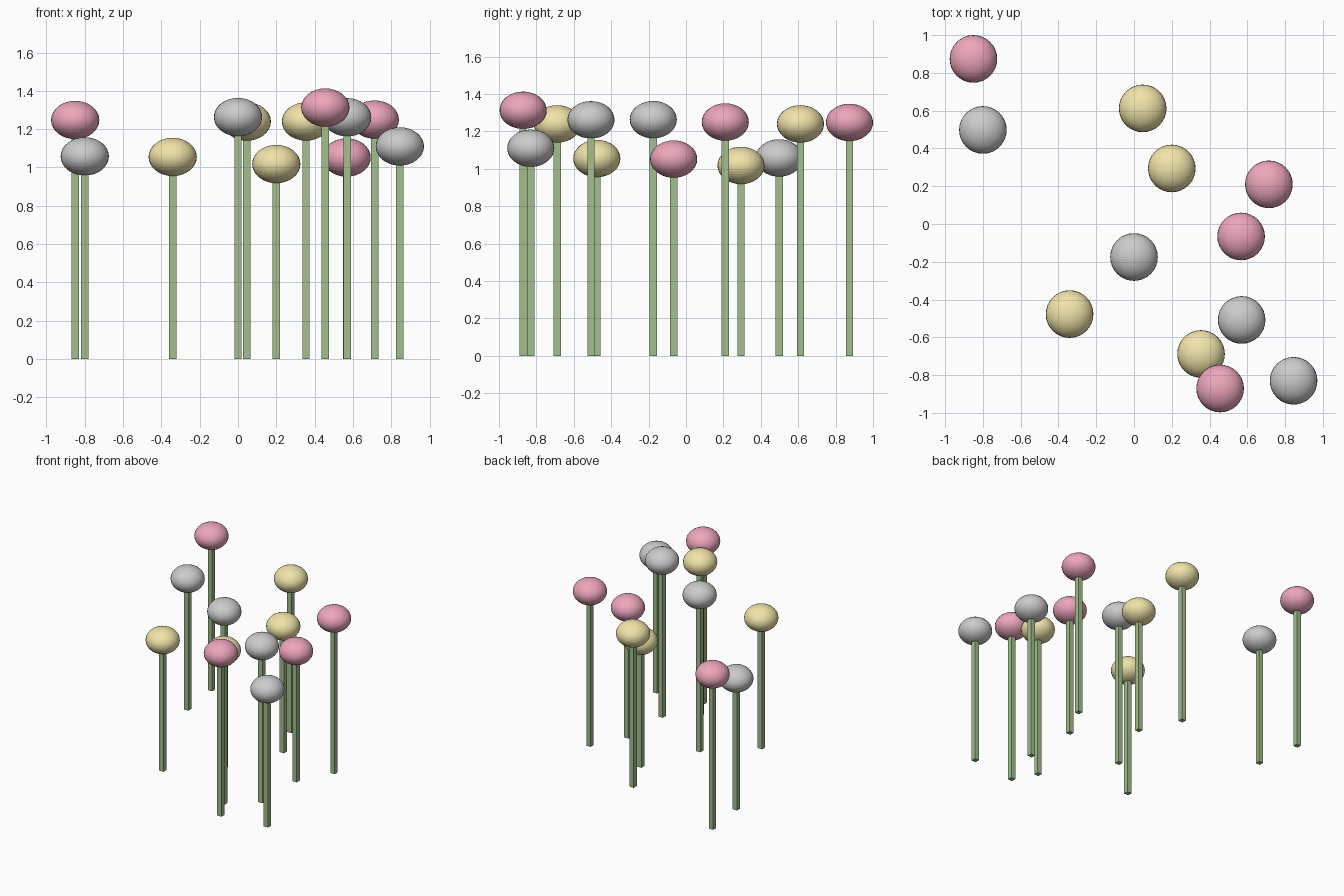
import bpy

if "Cube" in bpy.data.objects:
    bpy.data.objects.remove(bpy.data.objects["Cube"])

def material(name, rgb):
    m = bpy.data.materials.new(name)
    m.diffuse_color = (*rgb, 1)
    m.use_nodes = True
    m.node_tree.nodes["Principled BSDF"].inputs["Base Color"].default_value = m.diffuse_color
    return m

GREEN = material("stem_green", (0.36, 0.52, 0.27))
PINK = material("bloom_pink", (0.85, 0.38, 0.50))
YELLOW = material("bloom_yellow", (0.88, 0.78, 0.40))
GREY = None

STEM_W = 0.039
HEAD_R, HEAD_H = 0.126, 0.1

def flower(i, x, y, z, mat):
    # square stem from the ground into the middle of the bloom
    bpy.ops.mesh.primitive_cube_add(size=1, location=(x, y, z / 2))
    stem = bpy.context.object
    stem.name = f"stem_{i}"
    stem.scale = (STEM_W, STEM_W, z)
    stem.data.materials.append(GREEN)
    # flattened round bloom
    bpy.ops.mesh.primitive_uv_sphere_add(segments=32, ring_count=16, radius=1, location=(x, y, z))
    bloom = bpy.context.object
    bloom.name = f"bloom_{i}"
    bloom.scale = (HEAD_R, HEAD_R, HEAD_H)
    bpy.ops.object.shade_smooth()
    if mat:
        bloom.data.materials.append(mat)

# x, y, bloom height, colour
FLOWERS = [
    (-0.85, 0.874, 1.248, PINK),
    (-0.80, 0.498, 1.058, GREY),
    (-0.341, -0.477, 1.055, YELLOW),
    (0.0, -0.175, 1.263, GREY),
    (0.046, 0.612, 1.24, YELLOW),
    (0.20, 0.294, 1.018, YELLOW),
    (0.355, -0.688, 1.24, YELLOW),
    (0.456, -0.871, 1.313, PINK),
    (0.57, -0.508, 1.262, GREY),
    (0.567, -0.066, 1.052, PINK),
    (0.714, 0.21, 1.25, PINK),
    (0.845, -0.83, 1.11, GREY),
]
for i, f in enumerate(FLOWERS, 1):
    flower(i, *f)
